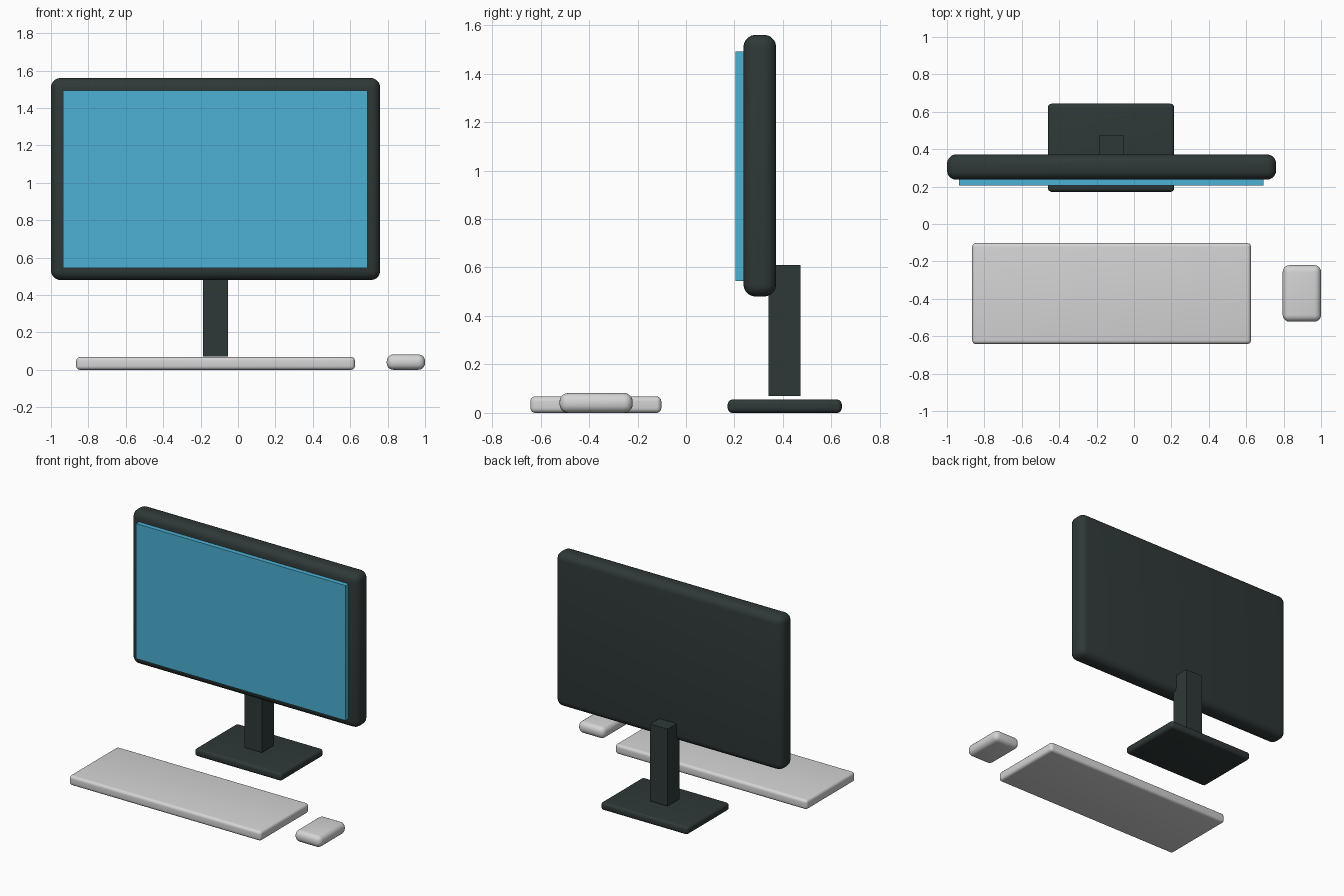
import bpy
import math
from mathutils import Vector

default = bpy.data.objects.get("Cube")
if default:
    bpy.data.objects.remove(default, do_unlink=True)


def material(name, colour):
    mat = bpy.data.materials.new(name)
    mat.use_nodes = True
    mat.diffuse_color = (*colour, 1)
    mat.node_tree.nodes["Principled BSDF"].inputs["Base Color"].default_value = (*colour, 1)
    return mat


def box(name, low, high, mat, radius=0.0):
    """Box spanning two corners, with optionally rounded edges."""
    low, high = Vector(low), Vector(high)
    bpy.ops.mesh.primitive_cube_add(size=1, location=(low + high) / 2)
    obj = bpy.context.object
    obj.name = name
    obj.scale = high - low
    bpy.ops.object.transform_apply(location=False, rotation=False, scale=True)
    obj.data.materials.append(mat)
    if radius:
        bevel = obj.modifiers.new("rounded_edges", "BEVEL")
        bevel.width = radius
        bevel.segments = 5
        bpy.ops.object.modifier_apply(modifier=bevel.name)
        bpy.ops.object.shade_smooth_by_angle(angle=math.radians(35))
    return obj


charcoal = material("charcoal plastic", (0.028, 0.040, 0.039))
blue = material("screen blue", (0.072, 0.44, 0.66))
pale = material("pale grey plastic", (0.66, 0.66, 0.67))

# Monitor: rounded housing with a raised screen panel
box("monitor_housing", (-1, 0.237, 0.48), (0.76, 0.372, 1.56), charcoal, 0.05)
box("screen", (-0.935, 0.205, 0.545), (0.692, 0.26, 1.492), blue)

# Stand: square post above a rounded foot plate
box("stand_post", (-0.188, 0.34, 0.07), (-0.053, 0.473, 0.61), charcoal)
box("stand_base", (-0.46, 0.172, 0), (0.215, 0.643, 0.055), charcoal, 0.02)

# Desk accessories
box("keyboard", (-0.865, -0.642, 0), (0.625, -0.102, 0.068), pale, 0.02)
box("mouse", (0.795, -0.522, 0), (1, -0.22, 0.082), pale, 0.036)
